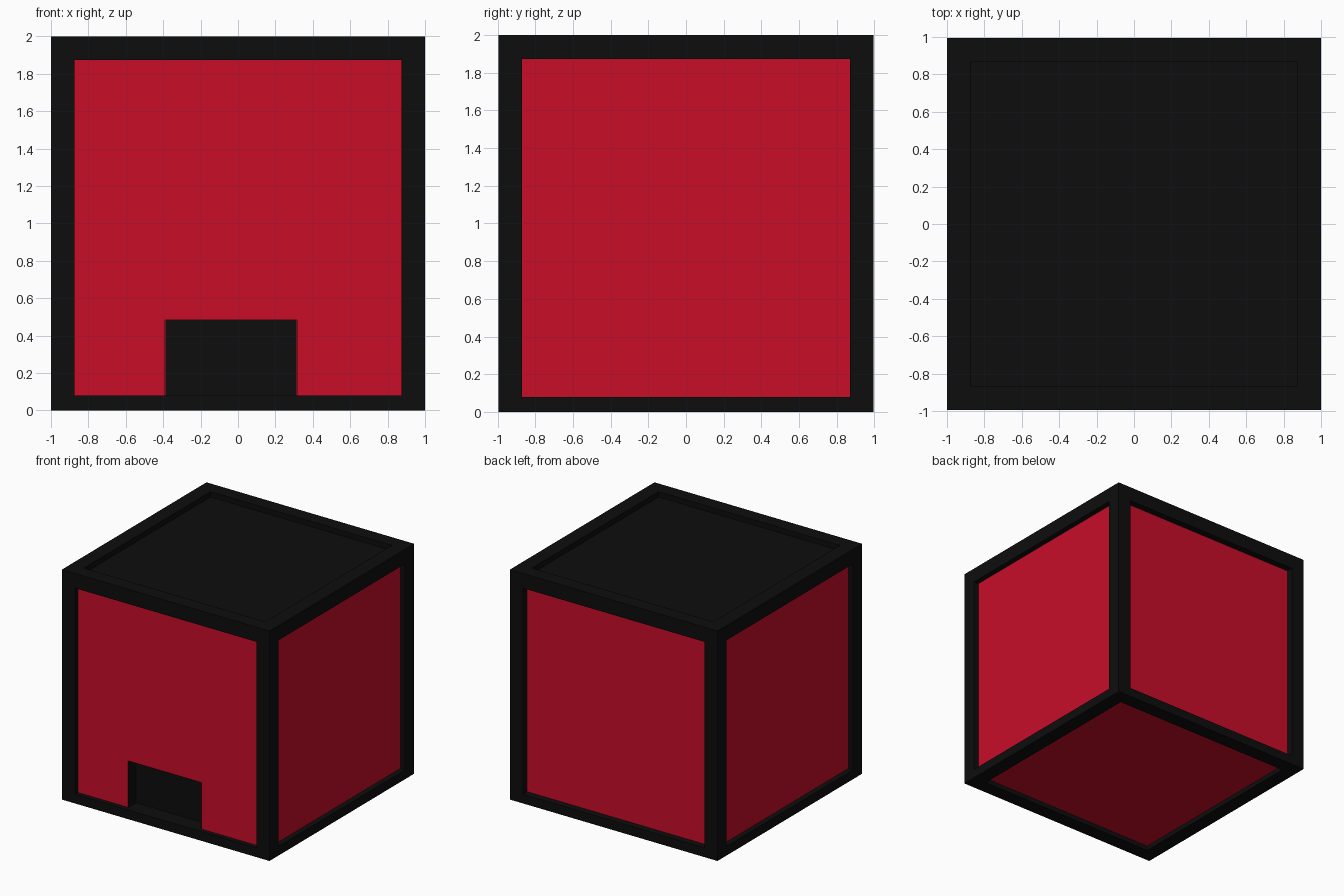
import bpy, bmesh
from mathutils import Vector

if "Cube" in bpy.data.objects:
    bpy.data.objects.remove(bpy.data.objects["Cube"])


def material(name, rgb):
    m = bpy.data.materials.new(name)
    m.diffuse_color = (*rgb, 1)
    m.use_nodes = True
    m.node_tree.nodes["Principled BSDF"].inputs["Base Color"].default_value = m.diffuse_color
    return m


BLACK = material("black", (0.004, 0.004, 0.004))
RED = material("red", (0.58, 0.004, 0.022))


def box(name, x, y, z, mat, open_front=False):
    bm = bmesh.new()
    bmesh.ops.create_cube(bm, size=1)
    lo, hi = Vector((x[0], y[0], z[0])), Vector((x[1], y[1], z[1]))
    for v in bm.verts:
        v.co = Vector([(lo[i] + hi[i]) / 2 + v.co[i] * (hi[i] - lo[i]) for i in range(3)])
    if open_front:
        # keep only the inside of the recess, facing inwards
        front = [f for f in bm.faces if f.normal.y < -0.9]
        bmesh.ops.delete(bm, geom=front, context='FACES')
        bmesh.ops.reverse_faces(bm, faces=bm.faces[:])
    mesh = bpy.data.meshes.new(name)
    bm.to_mesh(mesh)
    bm.free()
    mesh.materials.append(mat)
    ob = bpy.data.objects.new(name, mesh)
    bpy.context.collection.objects.link(ob)
    return ob


# Frame dimensions
X, Y = 1.0, 0.995          # outer half sizes
IX, IY = 0.873, 0.87       # inner half sizes
LEVELS = {"bottom": (0, 0.08), "top": (1.873, 2.0)}


def strip(side, inner, outer):
    return (inner, outer) if side > 0 else (-outer, -inner)


# Corner posts
for sx, xn in ((-1, "left"), (1, "right")):
    for sy, yn in ((-1, "front"), (1, "back")):
        box(f"post_{yn}_{xn}", strip(sx, IX, X), strip(sy, IY, Y), (0, 2), BLACK)

# Horizontal rails between the posts
for level, z in LEVELS.items():
    for s, xn, yn in ((-1, "left", "front"), (1, "right", "back")):
        box(f"{level}_rail_{xn}", strip(s, IX, X), (-IY, IY), z, BLACK)
        box(f"{level}_rail_{yn}", (-IX, IX), strip(s, IY, Y), z, BLACK)

# Recessed inner body behind the front wall, with a black roof panel
PX, F, D, B = 0.953, -0.955, -0.845, 0.937
Z0, Z1 = 0.04, 1.94
box("body", (-PX, PX), (D, B), (Z0, Z1), RED)
box("roof_panel", (-PX, PX), (F, B), (Z1, 1.955), BLACK)

# Front wall pieces around the doorway
DL, DR, DT = -0.39, 0.315, 0.485
box("front_wall_left", (-PX, DL), (F, D), (Z0, Z1), RED)
box("front_wall_right", (DR, PX), (F, D), (Z0, Z1), RED)
box("front_wall_upper", (DL, DR), (F, D), (DT, Z1), RED)
box("front_wall_sill", (DL, DR), (F, D), (Z0, 0.076), RED)

# Dark doorway recess
e = 0.002
box("doorway_recess", (DL + e, DR - e), (F - e, D - e), (0.079, DT - e), BLACK, open_front=True)
